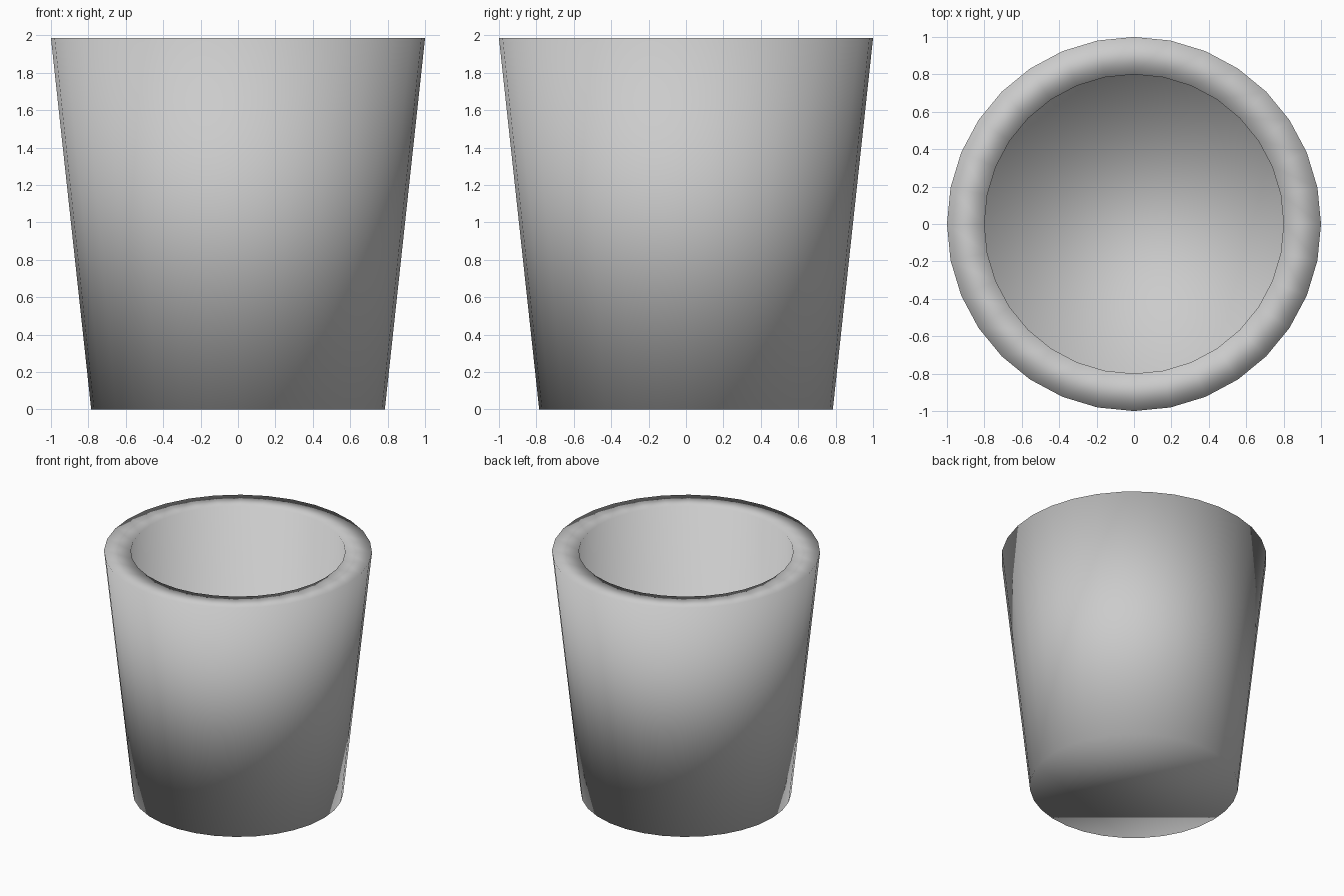
import bpy
import bmesh
from math import cos, sin, tau

if "Cube" in bpy.data.objects:
    bpy.data.objects.remove(bpy.data.objects["Cube"])

SIDES = 32
# Cup profile (radius, z): outer bottom, outer lip, inner lip, inner floor
PROFILE = [(0.785, 0.0), (1.0, 1.985), (0.8, 1.985), (0.8, 0.25)]

bm = bmesh.new()
rings = [[bm.verts.new((r * cos(tau * i / SIDES), r * sin(tau * i / SIDES), z))
          for i in range(SIDES)] for r, z in PROFILE]

# Outer wall, flat rim and inner wall
for low, high in zip(rings, rings[1:]):
    for i in range(SIDES):
        j = (i + 1) % SIDES
        bm.faces.new((low[i], low[j], high[j], high[i]))

# Underside and inner floor
bm.faces.new(rings[0][::-1])
bm.faces.new(rings[-1])

# The whole cup is smooth shaded, including across the rim
for face in bm.faces:
    face.smooth = True
bmesh.ops.recalc_face_normals(bm, faces=bm.faces)

mesh = bpy.data.meshes.new("cup")
bm.to_mesh(mesh)
bm.free()
cup = bpy.data.objects.new("cup", mesh)
bpy.context.collection.objects.link(cup)
